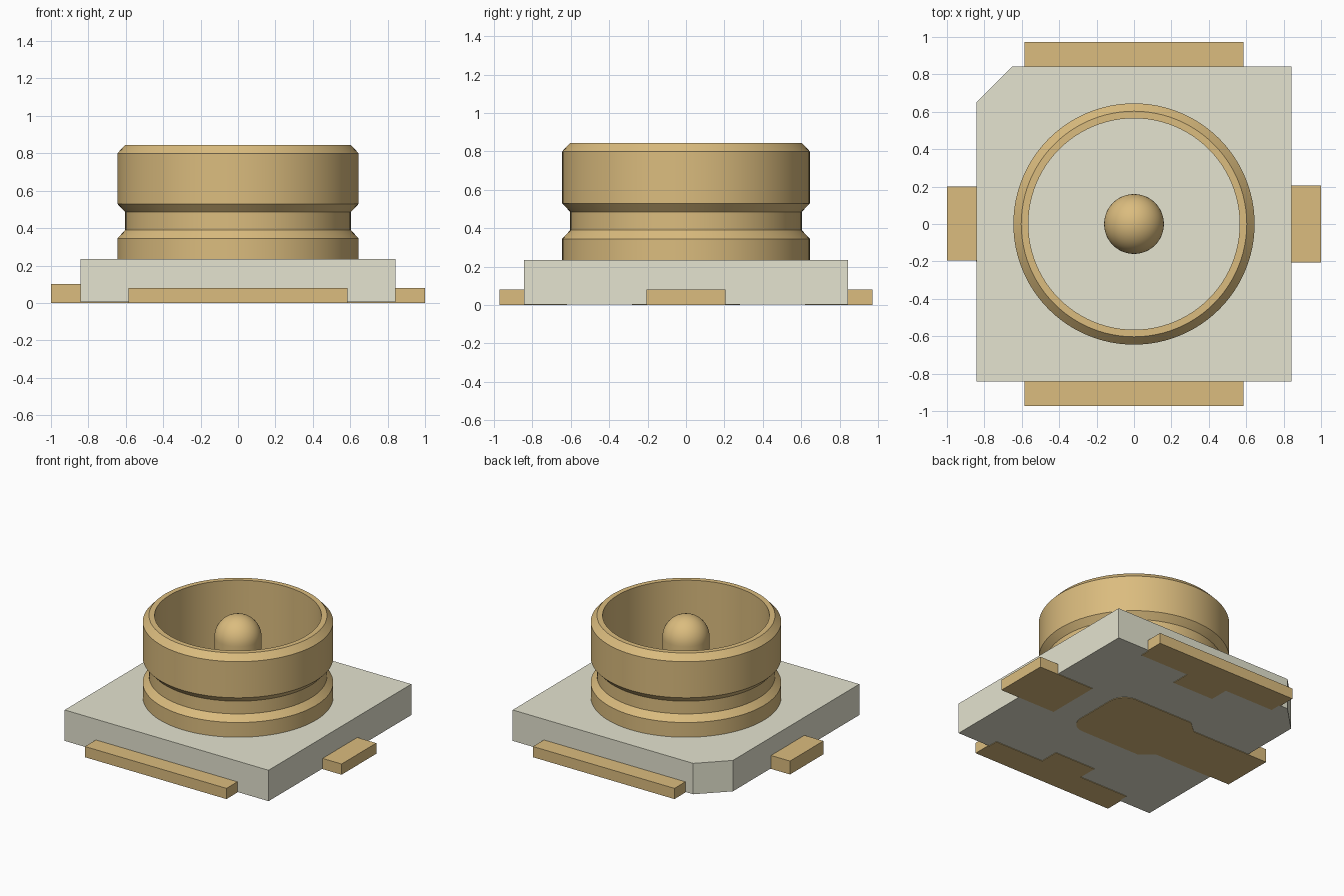
import bpy, bmesh, math

cube = bpy.data.objects.get("Cube")
if cube:
    bpy.data.objects.remove(cube, do_unlink=True)


def material(name, rgb):
    m = bpy.data.materials.new(name)
    m.use_nodes = True
    m.diffuse_color = (*rgb, 1)
    m.node_tree.nodes["Principled BSDF"].inputs["Base Color"].default_value = (*rgb, 1)
    return m


GOLD = material("gold plating", (0.708, 0.504, 0.210))
PLASTIC = material("warm grey plastic", (0.780, 0.770, 0.627))


def finish(name, bm, mat):
    bmesh.ops.recalc_face_normals(bm, faces=bm.faces)
    me = bpy.data.meshes.new(name)
    bm.to_mesh(me)
    bm.free()
    me.materials.append(mat)
    ob = bpy.data.objects.new(name, me)
    bpy.context.collection.objects.link(ob)
    return ob


def prism(name, outline, z0, z1, mat):
    """Extrude a flat outline from z0 to z1."""
    bm = bmesh.new()
    face = bm.faces.new([bm.verts.new((x, y, z0)) for x, y in outline])
    ext = bmesh.ops.extrude_face_region(bm, geom=[face])["geom"]
    bmesh.ops.translate(bm, vec=(0, 0, z1 - z0),
                        verts=[v for v in ext if isinstance(v, bmesh.types.BMVert)])
    return finish(name, bm, mat)


def rect(x0, x1, y0, y1):
    return [(x0, y0), (x1, y0), (x1, y1), (x0, y1)]


def lathe(name, profile, mat, closed, steps=96):
    """Spin an (r, z) profile around the z axis."""
    bm = bmesh.new()
    vs = [bm.verts.new((r, 0, z)) for r, z in profile]
    edges = [bm.edges.new(p) for p in zip(vs, vs[1:])]
    if closed:
        edges.append(bm.edges.new((vs[-1], vs[0])))
    bmesh.ops.spin(bm, geom=vs + edges, cent=(0, 0, 0), axis=(0, 0, 1),
                   angle=math.tau, steps=steps)
    bmesh.ops.remove_doubles(bm, verts=bm.verts, dist=1e-4)
    ob = finish(name, bm, mat)
    bpy.ops.object.select_all(action="DESELECT")
    ob.select_set(True)
    bpy.context.view_layer.objects.active = ob
    bpy.ops.object.shade_smooth_by_angle(angle=math.radians(30))
    return ob


# Square base with one clipped corner
B, TOP, CUT = 0.843, 0.235, 0.65
prism("base", [(-B, -B), (B, -B), (B, B), (-CUT, B), (-B, CUT)], 0.004, TOP, PLASTIC)

# Grooved outer ring with chamfered rim
lathe("outer_ring", [(0.565, 0.225), (0.645, 0.225), (0.645, 0.345), (0.603, 0.39),
                     (0.603, 0.485), (0.645, 0.53), (0.645, 0.80), (0.603, 0.845),
                     (0.565, 0.845)], GOLD, True)

# Centre pin with a domed tip
R = 0.16
dome = [(R * math.cos(a), 0.685 + R * math.sin(a))
        for a in (i * math.pi / 24 for i in range(12))]
lathe("centre_pin", [(0, 0.225), (R, 0.225)] + dome + [(0, 0.845)], GOLD, False, 48)

# Front and back ground contacts: side strip, flush pad and inner stub underneath
for s, side in ((-1, "front"), (1, "back")):
    prism(side + "_contact", rect(-0.585, 0.585, *sorted((s * 0.84, s * 0.972))), 0, 0.08, GOLD)
    pad = [(-0.575, 0.845), (-0.575, 0.765), (-0.17, 0.765), (-0.17, 0.62),
           (0.17, 0.62), (0.17, 0.765), (0.575, 0.765), (0.575, 0.845)]
    prism(side + "_pad", [(x, s * y) for x, y in pad], 0, 0.008, GOLD)

# Left contact with its short pad
prism("left_contact", rect(0.84, 1.0, -0.205, 0.205), 0, 0.08, GOLD)
prism("left_pad", rect(0.54, 0.845, -0.205, 0.205), 0, 0.008, GOLD)

# Right signal contact with a rounded pad reaching under the pin
prism("right_contact", rect(-1.0, -0.84, -0.195, 0.2), 0, 0.1, GOLD)
pad = [(-0.845, -0.2), (-0.36, -0.2), (-0.27, -0.28)]
for cy, start in ((-0.16, -90), (0.16, 0)):
    for i in range(7):
        a = math.radians(start + 15 * i)
        pad.append((0.22 + 0.12 * math.cos(a), cy + 0.12 * math.sin(a)))
pad += [(-0.27, 0.28), (-0.36, 0.2), (-0.845, 0.2)]
prism("signal_pad", pad, 0, 0.008, GOLD)
